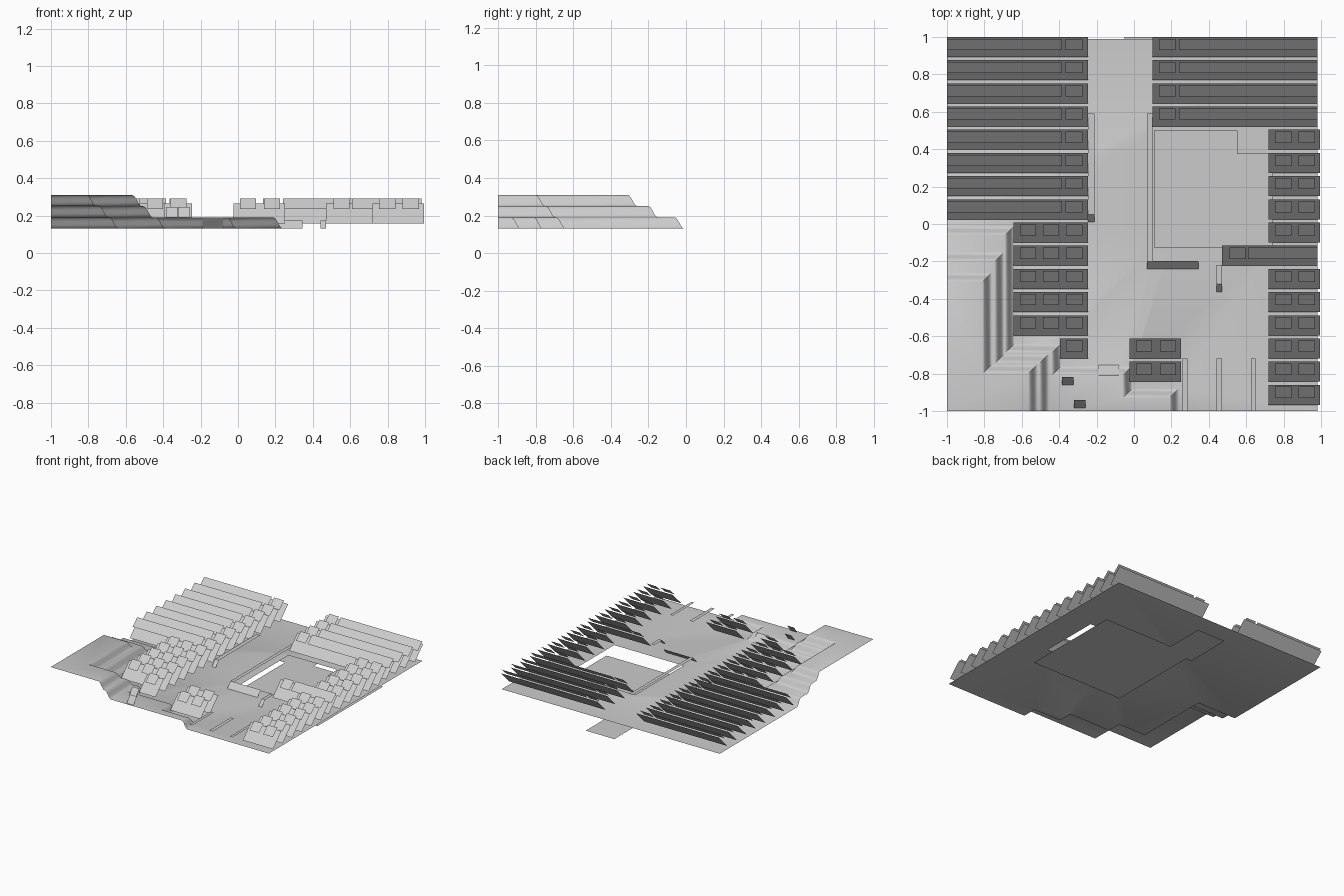
import bpy, bmesh, math

if "Cube" in bpy.data.objects:
    bpy.data.objects.remove(bpy.data.objects["Cube"])

GROUND, STEP, WIDTH = 0.13, 0.06, 0.05
grey = bpy.data.materials.new("light_grey")
grey.diffuse_color = (0.6, 0.6, 0.6, 1)
grey.use_nodes = True
grey.node_tree.nodes["Principled BSDF"].inputs["Base Color"].default_value = grey.diffuse_color


def finish(bm, name):
    mesh = bpy.data.meshes.new(name)
    bm.to_mesh(mesh)
    bm.free()
    obj = bpy.data.objects.new(name, mesh)
    bpy.context.collection.objects.link(obj)
    mesh.materials.append(grey)
    return obj


def panel(bm, x0, x1, y0, y1, z0, z1):
    """Flat panel that leans from height z0 at y0 to z1 at y1, facing up."""
    pts = [(x0, y0, z0), (x1, y0, z0), (x1, y1, z1), (x0, y1, z1)]
    bm.faces.new([bm.verts.new(p) for p in pts])


# Terrain tiers: each is a union of rectangles from the front left corner
TIERS = [
    [(-0.69, -0.06), (-0.44, -0.69), (-0.06, -0.81), (0.19, -0.93)],
    [(-0.745, -0.20), (-0.505, -0.745)],
    [(-0.81, -0.31), (-0.565, -0.80)],
]


def edge(limit, v):
    t = min(max((v - limit) / WIDTH, 0), 1)
    return 0.5 + 0.5 * math.cos(math.pi * t)


def height(x, y):
    return GROUND + STEP * sum(
        max(min(edge(a, x), edge(b, y)) for a, b in tier) for tier in TIERS)


def in_hole(x, y):
    basin = 0.11 < x < 0.74 and -0.125 < y < (0.5 if x < 0.55 else 0.375)
    ramp = -0.19 < x < -0.08 and -0.81 < y < -0.76
    return basin or ramp


def grid_lines(fixed, limits):
    vals = set(fixed)
    for v in limits:
        vals.update(round(v + WIDTH * k / 5, 4) for k in range(6))
    return sorted(vals)


xs = grid_lines([-1, -0.19, -0.08, 0.11, 0.55, 0.74, 0.98],
                [a for t in TIERS for a, b in t])
ys = grid_lines([-1, -0.125, 0.375, 0.5, 0.99],
                [b for t in TIERS for a, b in t])
bm = bmesh.new()
grid = [[bm.verts.new((x, y, height(x, y))) for y in ys] for x in xs]
for i in range(len(xs) - 1):
    for j in range(len(ys) - 1):
        if in_hole((xs[i] + xs[i + 1]) / 2, (ys[j] + ys[j + 1]) / 2):
            continue
        a, b = grid[i][j], grid[i + 1][j]
        c, d = grid[i + 1][j + 1], grid[i][j + 1]
        bm.faces.new((a, b, c))
        bm.faces.new((a, c, d))
bmesh.ops.delete(bm, geom=[v for v in bm.verts if not v.link_faces], context='VERTS')
bmesh.ops.dissolve_limit(bm, angle_limit=0.002, verts=bm.verts[:], edges=bm.edges[:])
terrain = finish(bm, "terrain")
bpy.context.view_layer.objects.active = terrain
terrain.select_set(True)
bpy.ops.object.shade_smooth_by_angle(angle=math.radians(35))

# Sunken floor below the basin, with a channel to the back
bm = bmesh.new()
outline = [(0, -0.17), (0.84, -0.17), (0.84, 0.68), (0.21, 0.68),
           (0.21, 1), (-0.05, 1), (-0.05, 0.61), (0, 0.61)]
bm.faces.new([bm.verts.new((x, y, 0)) for x, y in outline])
finish(bm, "basin_floor")

# Ramp in the cliff
bm = bmesh.new()
panel(bm, -0.19, -0.08, -0.81, -0.755, GROUND + STEP, GROUND)
finish(bm, "ramp")

# Leaning tree rows: wide lower panel, smaller crown panels in front of it
T = 0.087
long_left = (-1, -0.245, [(-1, -0.385), (-0.365, -0.275)])
three = (-0.645, -0.245, [(x, x + T) for x in (-0.61, -0.487, -0.363)])
single = (-0.395, -0.245, [(-0.363, -0.276)])
long_right = (0.1, 0.98, [(0.135, 0.222), (0.24, 0.98)])
mid_right = (0.47, 0.98, [(0.51, 0.597), (0.61, 0.98)])
pair = (0.72, 0.995, [(0.755, 0.842), (0.88, 0.967)])
mid_pair = (-0.025, 0.25, [(0.01, 0.097), (0.138, 0.225)])

lower, crowns = bmesh.new(), bmesh.new()
for row in range(16):
    top = 1 - 0.124 * row
    groups = [long_right if row < 4 else mid_right if row == 9 else pair]
    if row < 8:
        groups.append(long_left)
    elif row < 13:
        groups.append(three)
    elif row == 13:
        groups.append(single)
    if row in (13, 14):
        groups.append(mid_pair)
    for x0, x1, tiles in groups:
        panel(lower, x0, x1, top - 0.107, top, 0.157, 0.265)
        for a, b in tiles:
            panel(crowns, a, b, top - 0.07, top - 0.01, 0.235, 0.29)
finish(lower, "tree_rows")
finish(crowns, "tree_crowns")

# Low fences: flat top strips and leaning front panels
bm = bmesh.new()
FENCE = 0.175
for x0, x1, y0, y1 in [(-0.245, -0.21, 0.05, 0.59), (0.07, 0.1, -0.2, 0.59),
                       (0.44, 0.47, -0.32, -0.22), (0.26, 0.285, -1, -0.72),
                       (0.44, 0.47, -1, -0.72), (0.625, 0.65, -1, -0.72)]:
    panel(bm, x0, x1, y0, y1, FENCE, FENCE)
for x0, x1, y in [(-0.245, -0.21, 0.01), (0.07, 0.345, -0.24), (0.44, 0.47, -0.363)]:
    panel(bm, x0, x1, y, y + 0.043, GROUND, FENCE)
finish(bm, "fences")

# Small signs on the lower ledge
bm = bmesh.new()
for x, y in [(-0.385, -0.86), (-0.32, -0.985)]:
    panel(bm, x, x + 0.062, y, y + 0.043, 0.19, 0.245)
finish(bm, "signs")
